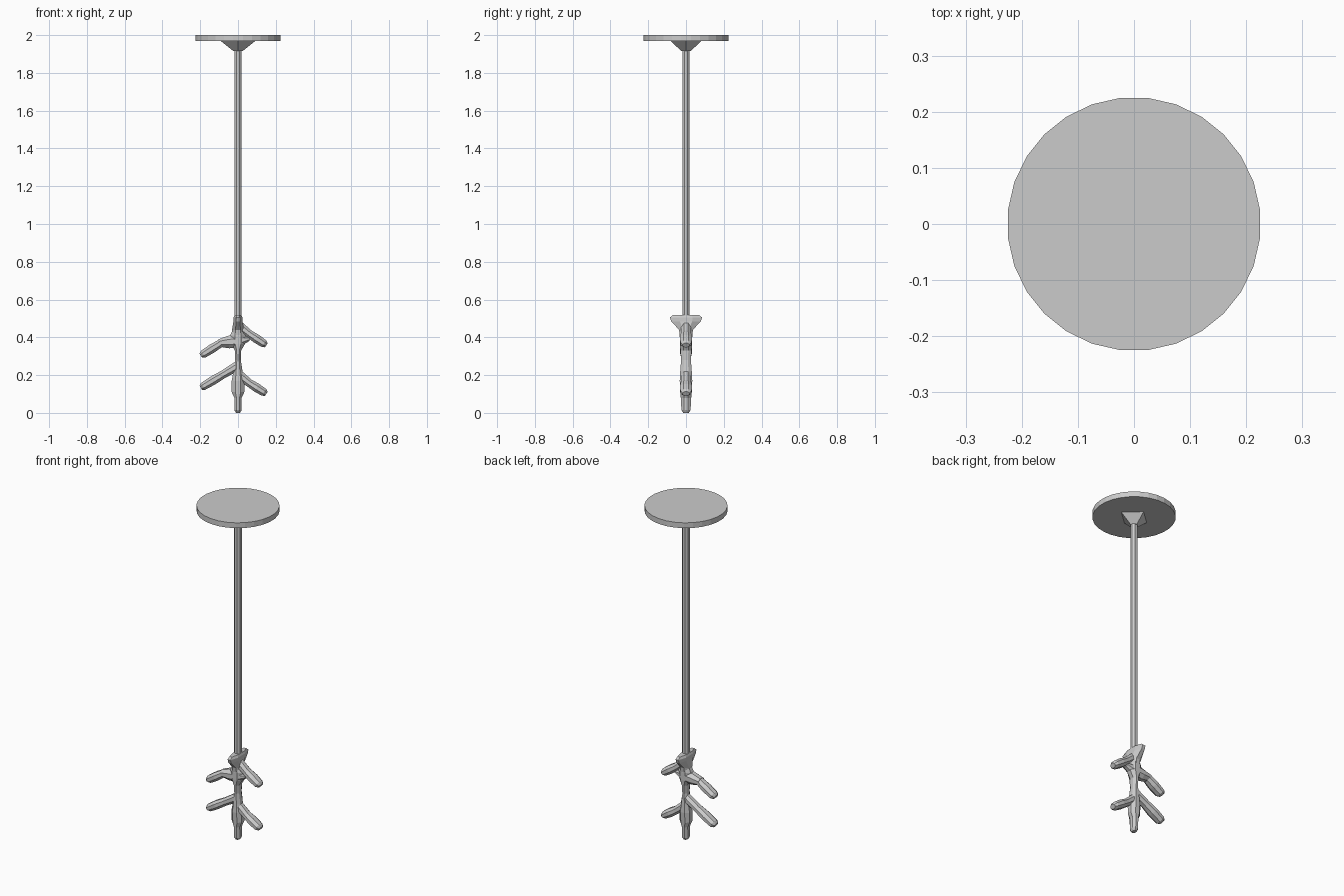
import bpy, bmesh
from math import pi, cos, sin
from mathutils import Vector

if "Cube" in bpy.data.objects:
    bpy.data.objects.remove(bpy.data.objects["Cube"])


def loft(name, stations, sides=8, spin=0.5):
    """Tube in the xz plane; each station is x, z, in-plane half width, y half depth."""
    bm = bmesh.new()
    rings = []
    pts = [Vector((s[0], 0, s[1])) for s in stations]
    for i, (x, z, w, d) in enumerate(stations):
        t = (pts[min(i + 1, len(pts) - 1)] - pts[max(i - 1, 0)]).normalized()
        n = Vector((-t.z, 0, t.x))
        ring = []
        for k in range(sides):
            a = 2 * pi * (k + spin) / sides
            ring.append(bm.verts.new(pts[i] + n * w * cos(a) + Vector((0, d * sin(a), 0))))
        rings.append(ring)
    for a, b in zip(rings, rings[1:]):
        for k in range(sides):
            j = (k + 1) % sides
            bm.faces.new((a[k], a[j], b[j], b[k]))
    bm.faces.new(rings[0])
    bm.faces.new(rings[-1])
    bmesh.ops.recalc_face_normals(bm, faces=bm.faces)
    me = bpy.data.meshes.new(name)
    bm.to_mesh(me)
    bm.free()
    ob = bpy.data.objects.new(name, me)
    bpy.context.collection.objects.link(ob)
    return ob


# Ceiling plate, its pyramid socket and the long rod
loft("ceiling_plate", [(0, 1.968, .226, .226), (0, 2.0, .226, .226)], 28)
loft("plate_socket", [(0, 1.915, .024, .024), (0, 1.972, .095, .085)], 4, 0)
loft("rod", [(0, 0.46, .021, .021), (0, 1.95, .021, .021)], 8)

# Flared collar, wide front to back
loft("collar", [(0, .40, .03, .034), (0, .44, .034, .04), (0, .485, .026, .085),
                (0, .505, .025, .092), (0, .518, .02, .075)], 8)

# Central stem with swellings where the arms join
loft("stem", [(0, 0, .012, .016), (0, .015, .021, .026), (0, .08, .021, .03),
              (0, .11, .036, .032), (0, .17, .036, .036), (.0, .22, .026, .033),
              (0, .28, .016, .028), (0, .33, .018, .032), (0, .365, .04, .035),
              (0, .41, .045, .036), (0, .46, .02, .03)], 8)


# Lamp arms: a thin root, then a thicker rounded lamp head
def arm(name, root, neck, tip):
    r, n, t = Vector(root), Vector(neck), Vector(tip)
    d = (t - n).normalized()
    e = t - d * .015
    loft(name, [(*r, .028, .026), (*n, .023, .029), (*n.lerp(e, .5), .026, .035),
                (*e, .023, .032), (*t, .014, .02)])


arm("upper_left_arm", (.0, .395), (-.09, .37), (-.197, .303))
arm("upper_right_arm", (.0, .465), (.06, .418), (.15, .358))
arm("lower_left_arm", (.0, .25), (-.08, .203), (-.197, .133))
arm("lower_right_arm", (.0, .205), (.06, .158), (.15, .101))

# Leaf-shaped swelling at the upper left joint
loft("upper_joint", [(-.1, .37, .022, .03), (-.05, .375, .036, .034),
                     (.0, .38, .037, .035), (.06, .393, .012, .022)])
